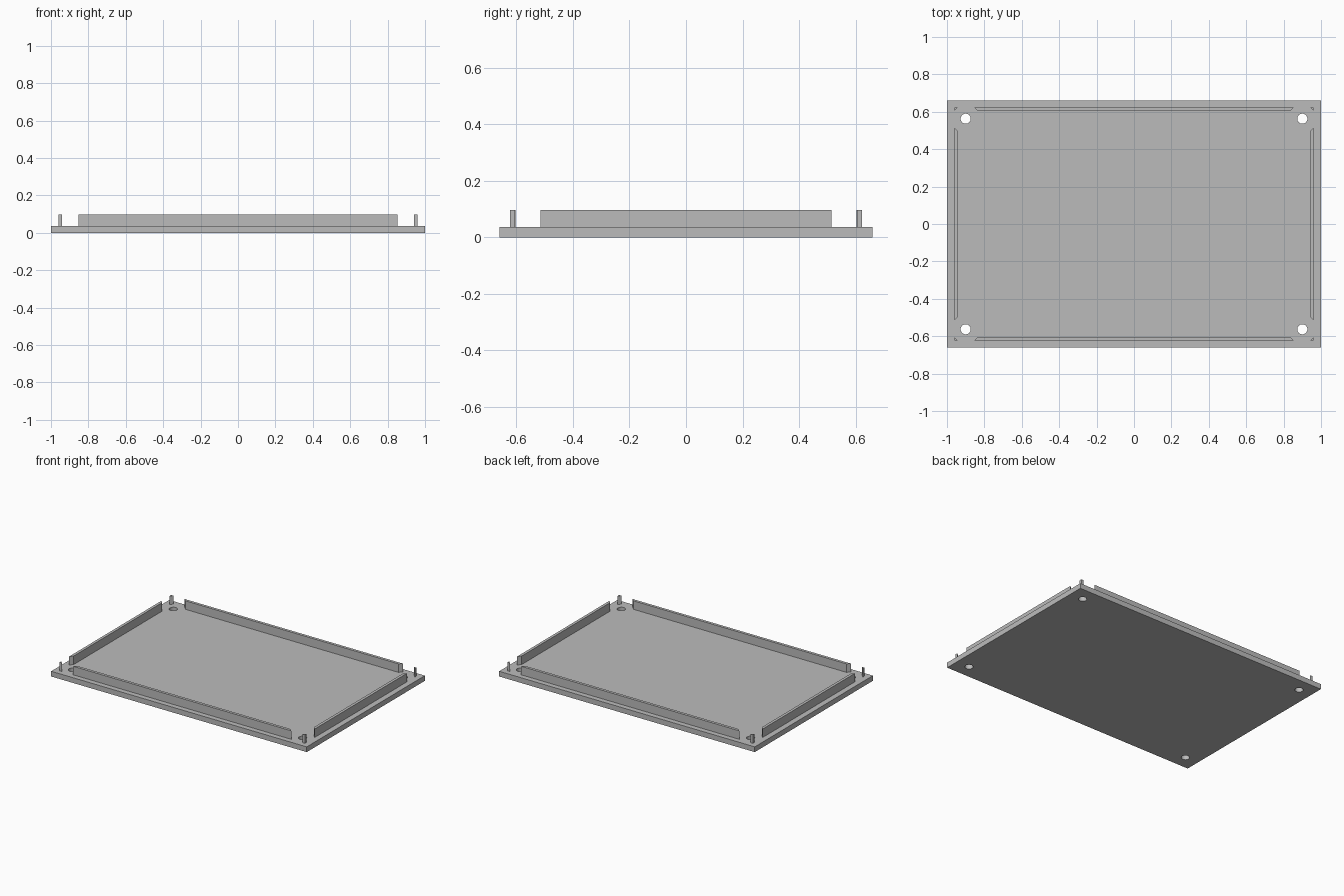
import bpy
import bmesh

cube = bpy.data.objects.get("Cube")
if cube:
    bpy.data.objects.remove(cube, do_unlink=True)

# Overall dimensions
HALF_X, HALF_Y = 1.0, 0.66
PLATE_TOP, RIM_TOP = 0.037, 0.097
RIM_X, RIM_Y = 0.96, 0.623      # outer faces of the rim
RIM_T = 0.02                    # rim thickness
HOLE_X, HOLE_Y, HOLE_R = 0.9, 0.563, 0.027
WALL_X, WALL_Y = 0.853, 0.515   # half lengths of the rim walls
POST = 0.018                    # leg of each corner post

grey = bpy.data.materials.new("light grey")
grey.use_nodes = True
colour = (0.5, 0.5, 0.5, 1)
grey.diffuse_color = colour
grey.node_tree.nodes["Principled BSDF"].inputs["Base Color"].default_value = colour


def prism(name, outline, z0, z1):
    """Extrude a flat outline from z0 up to z1."""
    bm = bmesh.new()
    face = bm.faces.new([bm.verts.new((x, y, z0)) for x, y in outline])
    result = bmesh.ops.extrude_face_region(bm, geom=[face])
    top = [v for v in result["geom"] if isinstance(v, bmesh.types.BMVert)]
    bmesh.ops.translate(bm, verts=top, vec=(0, 0, z1 - z0))
    bmesh.ops.recalc_face_normals(bm, faces=bm.faces)
    mesh = bpy.data.meshes.new(name)
    bm.to_mesh(mesh)
    bm.free()
    mesh.materials.append(grey)
    obj = bpy.data.objects.new(name, mesh)
    bpy.context.collection.objects.link(obj)
    return obj


# Base plate
plate = prism("base_plate", [(-HALF_X, -HALF_Y), (HALF_X, -HALF_Y),
                             (HALF_X, HALF_Y), (-HALF_X, HALF_Y)], 0, PLATE_TOP)

# Screw holes and corner posts
for sx, side in ((-1, "right"), (1, "left")):
    for sy, end in ((-1, "front"), (1, "back")):
        bpy.ops.mesh.primitive_cylinder_add(
            vertices=32, radius=HOLE_R, depth=0.2, location=(sx * HOLE_X, sy * HOLE_Y, 0))
        cutter = bpy.context.object
        cutter.name = "hole_cutter"
        cutter.hide_render = True
        cutter.data.materials.append(grey)
        cut = plate.modifiers.new("screw_hole", "BOOLEAN")
        cut.operation = "DIFFERENCE"
        cut.solver = "EXACT"
        cut.object = cutter
        bpy.context.view_layer.objects.active = plate
        bpy.ops.object.modifier_apply(modifier=cut.name)
        bpy.data.objects.remove(cutter, do_unlink=True)

        x, y = sx * RIM_X, sy * RIM_Y
        prism(f"{end}_{side}_corner_post",
              [(x, y), (x - sx * POST, y), (x, y - sy * POST)], PLATE_TOP, RIM_TOP)

# Rim walls, mitred at the ends
for s, end, side in ((-1, "front", "right"), (1, "back", "left")):
    outer, inner = s * RIM_Y, s * (RIM_Y - RIM_T)
    prism(f"{end}_rim_wall", [(-WALL_X, outer), (WALL_X, outer),
                              (WALL_X - RIM_T, inner), (RIM_T - WALL_X, inner)],
          PLATE_TOP, RIM_TOP)
    outer, inner = s * RIM_X, s * (RIM_X - RIM_T)
    prism(f"{side}_rim_wall", [(outer, -WALL_Y), (outer, WALL_Y),
                               (inner, WALL_Y - RIM_T), (inner, RIM_T - WALL_Y)],
          PLATE_TOP, RIM_TOP)

# Smooth hole walls, crisp plate edges
bpy.ops.object.select_all(action="DESELECT")
plate.select_set(True)
bpy.context.view_layer.objects.active = plate
bpy.ops.object.shade_smooth_by_angle()
